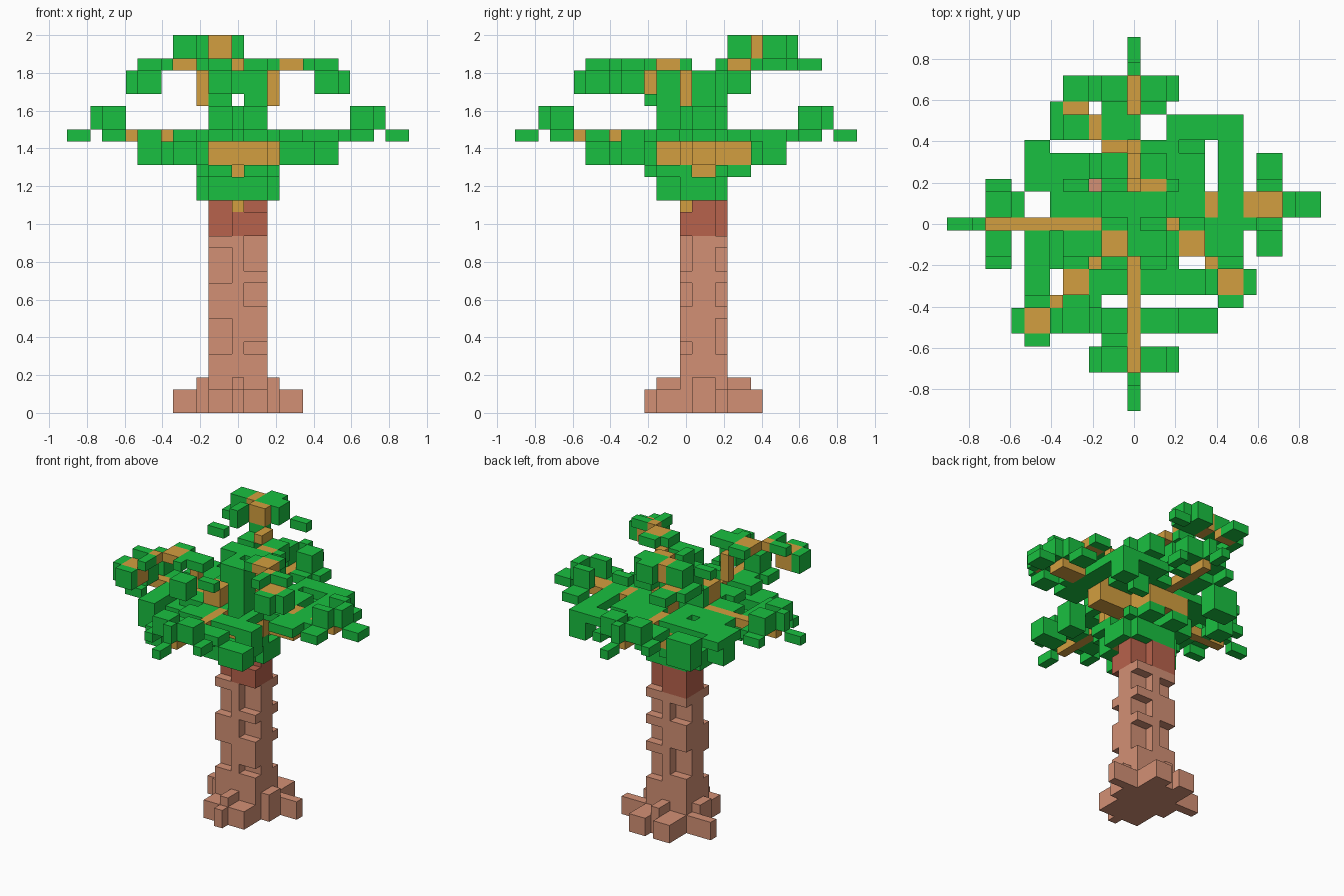
import bpy, bmesh
from mathutils import Matrix, Vector

cube = bpy.data.objects.get("Cube")
if cube:
    bpy.data.objects.remove(cube, do_unlink=True)

U = 0.0625      # one grid unit
MID = 14.5      # grid centre in x and y


def material(name, r, g, b):
    m = bpy.data.materials.new(name)
    m.use_nodes = True
    m.diffuse_color = (r, g, b, 1)
    bsdf = m.node_tree.nodes["Principled BSDF"]
    bsdf.inputs["Base Color"].default_value = (r, g, b, 1)
    bsdf.inputs["Roughness"].default_value = 0.9
    return m


LEAF = material("leaf green", 0.010, 0.527, 0.052)
WOOD = material("branch tan", 0.650, 0.345, 0.050)
BARK = material("bark brown", 0.650, 0.280, 0.178)
COLLAR = material("collar red brown", 0.475, 0.122, 0.072)


def blocks(name, mat, boxes):
    """One object made of boxes (x0, x1, y0, y1, z0, z1) in grid units."""
    bm = bmesh.new()
    for x0, x1, y0, y1, z0, z1 in boxes:
        centre = Vector(((x0 + x1) / 2 - MID, (y0 + y1) / 2 - MID, (z0 + z1) / 2)) * U
        size = Vector((x1 - x0, y1 - y0, z1 - z0)) * U
        bmesh.ops.create_cube(bm, size=1, matrix=Matrix.Translation(centre) @ Matrix.Diagonal(size.to_4d()))
    me = bpy.data.meshes.new(name)
    bm.to_mesh(me)
    bm.free()
    me.materials.append(mat)
    ob = bpy.data.objects.new(name, me)
    bpy.context.collection.objects.link(ob)
    return ob


def layer(name, mat, z0, z1, rects):
    """Boxes (x0, x1, y0, y1) that share one height range."""
    return blocks(name, mat, [(*r, z0, z1) for r in rects])


# Roots: stepped foot
layer("root_foot", BARK, 0, 2, [
    (12, 17, 12, 20), (11, 12, 15, 18), (17, 18, 15, 18), (14, 15, 11, 12),
    (9, 11, 17, 18), (18, 20, 17, 18), (12, 14, 20, 21), (15, 17, 20, 21)])
layer("root_top", BARK, 2, 3, [
    (11, 18, 15, 17), (12, 14, 14, 18), (15, 17, 14, 18), (14, 15, 12, 20)])

# Trunk: cross-shaped core with four notched corner strips
layer("trunk_core", BARK, 3, 15, [(12, 17, 15, 17), (14, 15, 14, 15), (14, 15, 17, 18)])
strips = {
    "front_right": (12, 14, 14, 15, [(3, 5), (8, 11), (14, 15)]),
    "front_left": (15, 17, 14, 15, [(3, 5), (6, 9), (11, 12)]),
    "back_left": (15, 17, 17, 18, [(3, 5), (8, 9), (11, 12), (14, 15)]),
    "back_right": (12, 14, 17, 18, [(3, 6), (9, 12), (14, 15)]),
}
for side, (x0, x1, y0, y1, spans) in strips.items():
    blocks("trunk_strip_" + side, BARK, [(x0, x1, y0, y1, a, b) for a, b in spans])

# Collar where the trunk meets the crown
blocks("trunk_collar", COLLAR, [
    (12, 17, 15, 17, 15, 18), (14, 15, 14, 15, 15, 17), (14, 15, 17, 18, 15, 18),
    (15, 17, 14, 15, 15, 17), (12, 14, 17, 18, 15, 18)])

# Crown stem and crossing limbs
blocks("crown_stem", WOOD, [(14, 15, 14, 15, 17, 18), (14, 17, 14, 17, 18, 21)])
layer("crown_limbs", WOOD, 21, 23, [
    (11, 18, 14, 17), (12, 17, 12, 14), (12, 17, 17, 20), (18, 21, 15, 17)])

# Leaves below the limbs
layer("under_leaves", LEAF, 18, 20, [
    (12, 17, 12, 14), (11, 14, 14, 17), (17, 18, 14, 17), (12, 17, 17, 18)])
layer("collar_leaves", LEAF, 20, 21, [
    (12, 14, 11, 14), (15, 17, 11, 14), (11, 12, 12, 14), (17, 18, 12, 15),
    (12, 14, 17, 18), (12, 14, 18, 20), (15, 17, 17, 20), (17, 18, 17, 18)])

# Lower ring of leaf blocks
layer("lower_leaves", LEAF, 21, 23, [
    (6, 8, 9, 11), (8, 9, 12, 14), (9, 11, 6, 8), (8, 11, 11, 12), (9, 12, 8, 9),
    (18, 21, 6, 8), (18, 20, 9, 11), (21, 23, 21, 23), (18, 20, 20, 21),
    (6, 8, 18, 20), (8, 11, 21, 23), (9, 11, 15, 17)])

# Flat leaf plates at the branch level
layer("leaf_plates_back", LEAF, 23, 24, [
    (5, 6, 15, 17), (6, 8, 17, 21), (8, 11, 15, 20), (11, 12, 15, 17), (11, 12, 18, 20),
    (12, 14, 15, 20), (12, 14, 21, 24), (8, 11, 21, 23), (15, 18, 17, 21), (18, 20, 17, 20),
    (17, 23, 21, 23), (21, 23, 15, 21), (17, 20, 15, 17), (15, 17, 23, 24)])
layer("leaf_plates_front", LEAF, 23, 24, [
    (6, 8, 9, 14), (9, 12, 12, 14), (11, 14, 9, 11), (11, 14, 6, 8),
    (12, 14, 11, 14), (12, 14, 5, 6), (15, 18, 6, 8), (15, 20, 9, 11), (20, 23, 12, 15),
    (23, 24, 14, 15), (17, 18, 11, 15), (18, 20, 14, 15), (14, 17, 12, 15)])


# Four long branches, each ending in a leaf sprig
def place(side, u0, u1, v0, v1, z0, z1):
    """u runs outward from the centre, v runs across the branch."""
    if side in ("left", "back"):
        u0, u1 = MID + u0, MID + u1
    else:
        u0, u1 = MID - u1, MID - u0
    return (u0, u1, v0, v1, z0, z1) if side in ("left", "right") else (v0, v1, u0, u1, z0, z1)


def long_branch(side, mid, half, spans):
    blocks("branch_" + side, WOOD,
           [place(side, a, b, mid - half, mid + half, 23, 24) for a, b in spans])
    inner = half + (1 if half == 1 else 2)
    outer = half + 3
    parts = [(12.5, 14.5, mid - half, mid + half, 23, 24),
             (11.5, 12.5, mid - half, mid + half, 24, 26)]
    for s in (-1, 1):
        for a, b, z0, z1 in ((half, inner, 24, 26), (inner, outer, 23, 24)):
            lo, hi = sorted((mid + s * a, mid + s * b))
            parts.append((9.5, 11.5, lo, hi, z0, z1))
    blocks("sprig_" + side, LEAF, [place(side, *p) for p in parts])


long_branch("right", 14.5, 0.5, [(2.5, 11.5)])
long_branch("front", 14.5, 0.5, [(2.5, 11.5)])
long_branch("back", 14.5, 0.5, [(3.5, 11.5)])
long_branch("left", 16, 1, [(5.5, 6.5), (8.5, 11.5)])

# Upright limbs into the upper crown
blocks("upper_limbs", WOOD, [
    (12, 14, 12, 14, 24, 26), (15, 17, 15, 17, 23, 26), (11, 12, 11, 12, 26, 29),
    (17, 18, 14, 15, 26, 29), (15, 17, 17, 18, 26, 29)])
blocks("centre_leaves", LEAF, [
    (12, 14, 15, 17, 26, 29), (15, 17, 15, 17, 26, 29), (15, 17, 12, 14, 24, 29),
    (12, 14, 11, 12, 26, 27), (12, 14, 14, 15, 24, 26), (17, 18, 17, 18, 26, 29)])
layer("centre_top_leaves", LEAF, 27, 29, [
    (14, 15, 12, 17), (15, 17, 18, 20), (12, 14, 18, 20)])

# Upper front right bough
blocks("front_right_bough", WOOD, [
    (9, 11, 9, 11, 29, 30), (8, 9, 8, 9, 29, 30), (6, 8, 6, 8, 27, 29)])
blocks("front_right_bough_leaves", LEAF, [
    (5, 6, 6, 8, 27, 29), (6, 8, 5, 6, 27, 29), (8, 9, 6, 8, 29, 30), (6, 8, 8, 9, 29, 30),
    (12, 14, 6, 8, 27, 29), (11, 12, 8, 11, 29, 30), (9, 11, 11, 12, 29, 30),
    (12, 14, 9, 11, 29, 30)])

# Upper left bough
blocks("left_bough", WOOD, [
    (18, 20, 12, 14, 29, 30), (20, 21, 11, 12, 29, 30), (21, 23, 9, 11, 27, 29)])
blocks("left_bough_leaves", LEAF, [
    (23, 24, 9, 11, 27, 29), (21, 23, 8, 9, 27, 29), (20, 21, 9, 11, 29, 30),
    (21, 23, 11, 12, 29, 30), (17, 18, 12, 14, 29, 30), (18, 20, 14, 15, 29, 30)])

# Tallest back bough
blocks("back_bough", WOOD, [
    (14, 15, 18, 20, 29, 30), (12, 14, 20, 21, 30, 32), (11, 12, 21, 23, 30, 32),
    (9, 11, 23, 24, 29, 30)])
layer("back_bough_top_leaves", LEAF, 30, 32, [
    (11, 12, 18, 20), (9, 11, 21, 23), (12, 15, 21, 23), (12, 14, 23, 24)])
layer("back_bough_low_leaves", LEAF, 29, 30, [
    (9, 11, 17, 18), (15, 17, 23, 24), (8, 9, 21, 24), (9, 11, 24, 26), (12, 14, 20, 21)])
